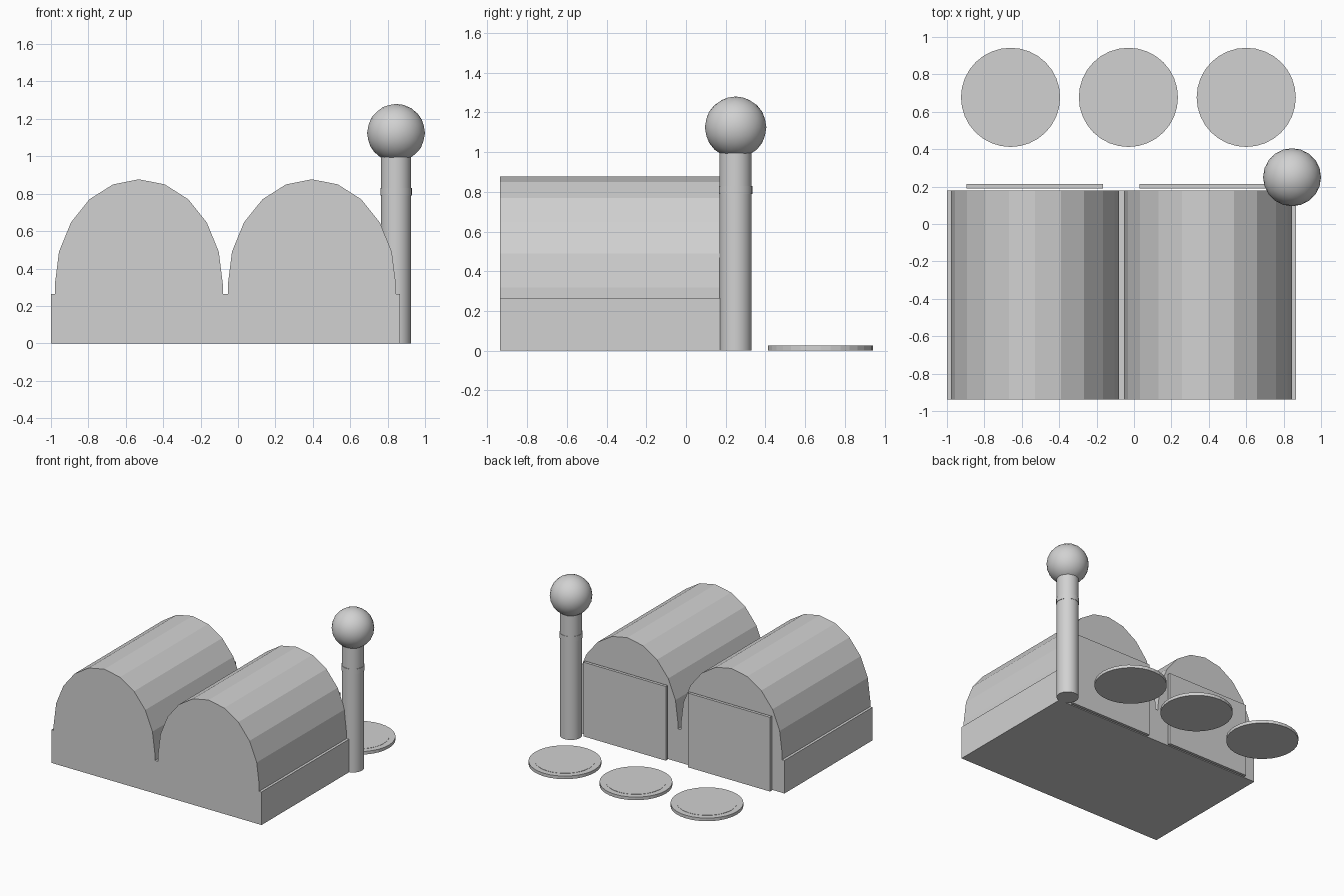
import bpy
import bmesh
from math import sin, cos, pi

default_cube = bpy.data.objects.get("Cube")
if default_cube:
    bpy.data.objects.remove(default_cube, do_unlink=True)

# One plain colour for everything
GREY = (0.64, 0.64, 0.64, 1.0)
grey = bpy.data.materials.new("light grey")
grey.use_nodes = True
grey.diffuse_color = GREY
grey.node_tree.nodes["Principled BSDF"].inputs["Base Color"].default_value = GREY


def add_object(name, bm, smooth=False):
    bmesh.ops.recalc_face_normals(bm, faces=bm.faces)
    mesh = bpy.data.meshes.new(name)
    bm.to_mesh(mesh)
    bm.free()
    mesh.materials.append(grey)
    obj = bpy.data.objects.new(name, mesh)
    bpy.context.collection.objects.link(obj)
    if smooth:
        bpy.ops.object.select_all(action="DESELECT")
        obj.select_set(True)
        bpy.context.view_layer.objects.active = obj
        bpy.ops.object.shade_smooth_by_angle(angle=pi / 5)
    return obj


def extruded(name, outline, y0, y1):
    """Extrude an (x, z) outline along y."""
    bm = bmesh.new()
    face = bm.faces.new([bm.verts.new((x, y0, z)) for x, z in outline])
    out = bmesh.ops.extrude_face_region(bm, geom=[face])["geom"]
    moved = [v for v in out if isinstance(v, bmesh.types.BMVert)]
    bmesh.ops.translate(bm, verts=moved, vec=(0, y1 - y0, 0))
    return add_object(name, bm)


def cylinder(name, x, y, z0, z1, radius, sides=32, smooth=True):
    bm = bmesh.new()
    bmesh.ops.create_cone(bm, cap_ends=True, segments=sides,
                          radius1=radius, radius2=radius, depth=z1 - z0)
    bmesh.ops.translate(bm, verts=bm.verts, vec=(x, y, (z0 + z1) / 2))
    return add_object(name, bm, smooth)


# Hangar body: a plinth carrying two faceted barrel vaults
PLINTH_TOP = 0.265
VAULT_CENTRES = (-0.53, 0.395)
HALF_WIDTH, RISE, SPRING = 0.449, 0.56, 0.317
FRONT, BACK = -0.937, 0.18


def vault(cx):
    arch = [(cx - HALF_WIDTH * cos(pi * i / 10), SPRING + RISE * sin(pi * i / 10))
            for i in range(11)]
    return [(cx - HALF_WIDTH, PLINTH_TOP)] + arch + [(cx + HALF_WIDTH, PLINTH_TOP)]


body = [(-1, 0), (-1, PLINTH_TOP)]
for cx in VAULT_CENTRES:
    body += vault(cx)
body += [(0.865, PLINTH_TOP), (0.865, 0)]
extruded("hangar_body", body, FRONT, BACK)

# Slab doors standing just off the back wall
for side, cx in zip(("right", "left"), VAULT_CENTRES):
    x0, x1 = cx - 0.365, cx + 0.365
    extruded(side + "_door", [(x0, 0), (x0, 0.595), (x1, 0.595), (x1, 0)], 0.19, 0.213)

# Tower: shaft, slim collar and ball
TOWER_X, TOWER_Y = 0.845, 0.25
cylinder("tower_shaft", TOWER_X, TOWER_Y, 0, 1.02, 0.081)
cylinder("tower_collar", TOWER_X, TOWER_Y, 0.79, 0.83, 0.084)
bm = bmesh.new()
bmesh.ops.create_icosphere(bm, subdivisions=3, radius=0.155)
bmesh.ops.translate(bm, verts=bm.verts, vec=(TOWER_X, TOWER_Y, 1.125))
add_object("tower_ball", bm, smooth=True)

# Landing pads with a thin raised centre plate
for side, px in (("right", -0.66), ("middle", -0.03), ("left", 0.6)):
    cylinder(side + "_landing_pad", px, 0.677, 0, 0.025, 0.265, smooth=False)
    cylinder(side + "_pad_plate", px, 0.677, 0.024, 0.027, 0.22, smooth=False)
